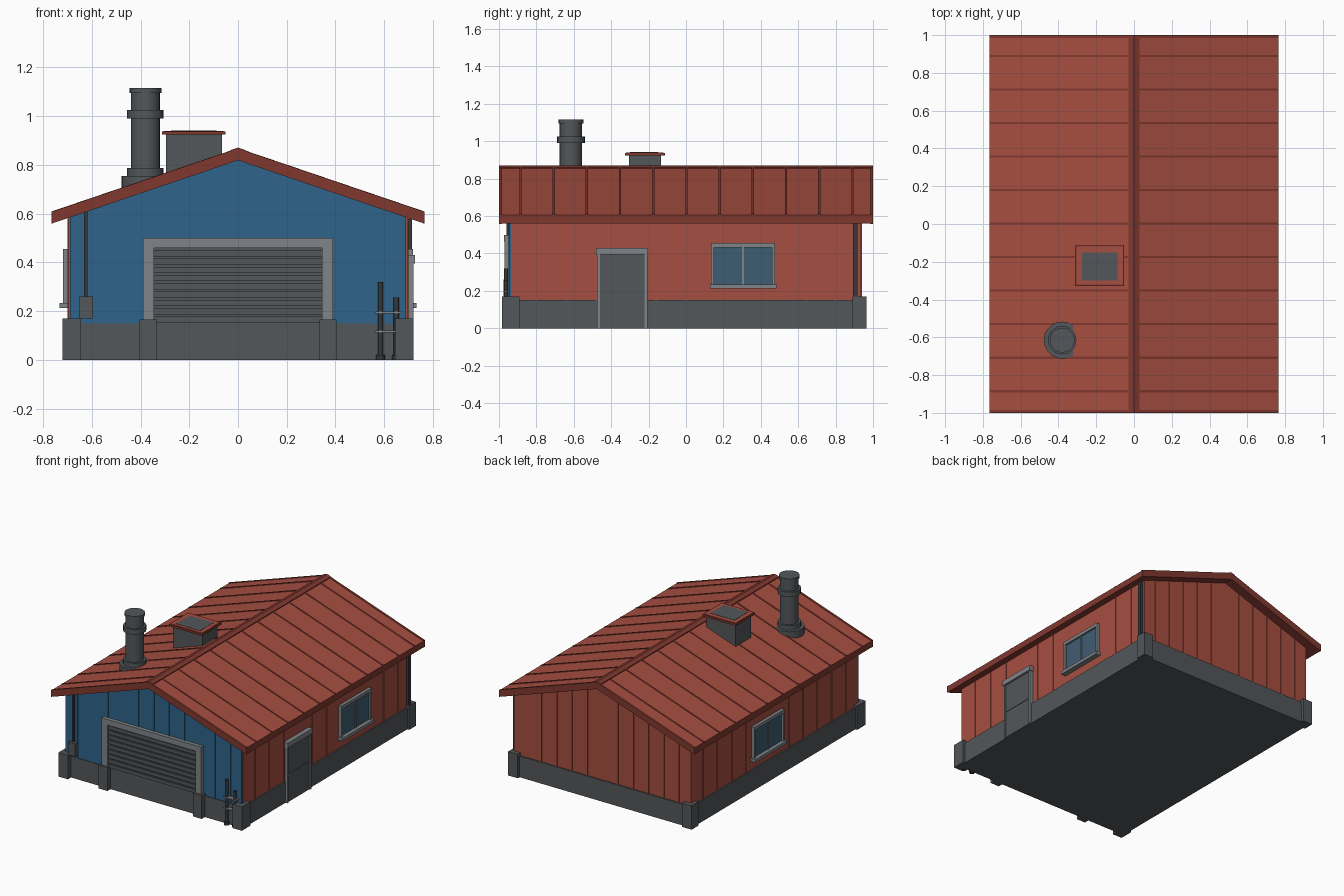
import bpy, bmesh, math
from mathutils import Matrix

if "Cube" in bpy.data.objects:
    bpy.data.objects.remove(bpy.data.objects["Cube"])


def mat(name, hexa):
    m = bpy.data.materials.new(name)
    c = [int(hexa[i:i + 2], 16) / 255 for i in (0, 2, 4)]
    m.diffuse_color = [v / 12.92 if v <= 0.04045 else ((v + 0.055) / 1.055) ** 2.4 for v in c] + [1]
    m.use_nodes = True
    m.node_tree.nodes["Principled BSDF"].inputs["Base Color"].default_value = m.diffuse_color
    return m


RED = mat("red", "a64e41")
DARK_RED = mat("dark red", "80382f")
BLUE = mat("blue", "2e648b")
GREY = mat("grey", "53575a")
LIGHT = mat("light grey", "808488")
GLASS = mat("glass", "3f5d72")
DARK = mat("dark grey", "34393c")

RIDGE, SLOPE = 0.865, 0.34        # roof top line: z = RIDGE - SLOPE * |x|


def finish(name, bm, *mats):
    bmesh.ops.recalc_face_normals(bm, faces=bm.faces)
    me = bpy.data.meshes.new(name)
    bm.to_mesh(me)
    bm.free()
    for m in mats:
        me.materials.append(m)
    ob = bpy.data.objects.new(name, me)
    bpy.context.collection.objects.link(ob)
    return ob


def add_box(bm, x0, x1, y0, y1, z0, z1):
    mtx = Matrix.Translation(((x0 + x1) / 2, (y0 + y1) / 2, (z0 + z1) / 2)) @ \
        Matrix.Diagonal((x1 - x0, y1 - y0, z1 - z0, 1))
    bmesh.ops.create_cube(bm, size=1, matrix=mtx)


def boxes(name, m, dims):
    bm = bmesh.new()
    for d in dims:
        add_box(bm, *d)
    return finish(name, bm, m)


def prism(name, pts, y0, y1, *mats):
    """Extrude an x/z profile along y."""
    bm = bmesh.new()
    f = bm.faces.new([bm.verts.new((x, y0, z)) for x, z in pts])
    r = bmesh.ops.extrude_face_region(bm, geom=[f])
    for v in r["geom"]:
        if isinstance(v, bmesh.types.BMVert):
            v.co.y = y1
    return finish(name, bm, *mats)


def lathe_stack(name, m, x, y, parts, sides=20):
    """Stack of upright cylinders (radius, z0, z1)."""
    bm = bmesh.new()
    for r, z0, z1 in parts:
        bmesh.ops.create_cone(bm, cap_ends=True, segments=sides, radius1=r, radius2=r,
                              depth=z1 - z0, matrix=Matrix.Translation((x, y, (z0 + z1) / 2)))
    ob = finish(name, bm, m)
    bpy.context.view_layer.objects.active = ob
    ob.select_set(True)
    bpy.ops.object.shade_smooth_by_angle(angle=math.radians(35))
    ob.select_set(False)
    return ob


def house(w, drop=0.046, base=0.14):
    return [(-w, base), (w, base), (w, RIDGE - drop - SLOPE * w),
            (0, RIDGE - drop), (-w, RIDGE - drop - SLOPE * w)]


# Walls and blue front panel
prism("walls", house(0.695), -0.935, 0.935, RED)
prism("front_panel", house(0.69), -0.945, -0.934, BLUE)

# Plinth and corner blocks
boxes("plinth", GREY, [(-0.705, 0.705, -0.95, 0.945, 0, 0.15)])
boxes("corner_blocks", GREY,
      [(min(s * 0.645, s * 0.72), max(s * 0.645, s * 0.72), y0, y1, 0, 0.17)
       for s in (-1, 1) for y0, y1 in ((-0.985, -0.89), (0.89, 0.965))])

# Wall battens
side_y = [-0.8 + 0.16 * i for i in range(11)]
boxes("side_battens", RED,
      [(s * 0.697 - 0.003, s * 0.697 + 0.003, y - 0.005, y + 0.005, 0.15, 0.58)
       for s in (-1, 1) for y in side_y
       if not (s > 0 and (-0.48 < y < -0.2 or 0.12 < y < 0.49)) and not (s < 0 and -0.1 < y < 0.28)])


def gable_battens(name, m, y0, y1, xs):
    boxes(name, m, [(x - 0.005, x + 0.005, y0, y1, 0.5 if abs(x) < 0.39 and y0 < 0 else 0.15,
                     RIDGE - 0.05 - SLOPE * abs(x)) for x in xs])


gable_x = [-0.6 + 0.12 * i for i in range(11)]
gable_battens("front_battens", BLUE, -0.949, -0.944, gable_x)
gable_battens("back_battens", RED, 0.934, 0.94, gable_x)

# Roof slab: red slopes, dark red edges
e = RIDGE - SLOPE * 0.765
roof = prism("roof", [(-0.765, e), (0, RIDGE), (0.765, e), (0.765, e - 0.045),
                      (0, RIDGE - 0.045), (-0.765, e - 0.045)], -0.99, 0.99, RED, DARK_RED)
for p in roof.data.polygons:
    p.material_index = 0 if p.normal.z > 0.5 else 1


# Strips that follow both roof slopes: gable trim, seams, ridge cap
def chevron(name, x1, lift, y0, y1, x0=0.0, depth=0.045):
    for s, tag in ((-1, "left"), (1, "right")):
        t = [(s * x, RIDGE + lift - SLOPE * x) for x in (x0, x1)]
        b = [(s * x, RIDGE - depth - SLOPE * x) for x in (x1, x0)]
        prism(name + "_" + tag, t + b, y0, y1, DARK_RED)


chevron("front_gable_trim", 0.766, 0.003, -1.0, -0.985, depth=0.046)
chevron("back_gable_trim", 0.766, 0.003, 0.985, 1.0, depth=0.046)
for i in range(11):
    y = -0.885 + 0.1775 * i
    chevron("roof_seam_%d" % (i + 1), 0.762, 0.004, y - 0.006, y + 0.006, depth=0.005)
chevron("ridge_cap", 0.03, 0.006, -1.0, 1.0, depth=0.01)

# Garage door: panel, slats, frame and foot blocks
boxes("garage_door", GREY, [(-0.35, 0.35, -0.95, -0.94, 0.14, 0.47)])
pitch = 0.034
boxes("garage_slats", GREY,
      [(-0.345, 0.345, -0.958, -0.948, 0.153 + i * pitch, 0.153 + i * pitch + 0.025)
       for i in range(9)])
boxes("garage_frame", LIGHT, [(-0.39, -0.345, -0.97, -0.94, 0.15, 0.46),
                              (0.345, 0.39, -0.97, -0.94, 0.15, 0.46),
                              (-0.39, 0.39, -0.972, -0.94, 0.46, 0.5)])
boxes("garage_foot_blocks", GREY, [(-0.405, -0.335, -0.985, -0.94, 0, 0.165),
                                   (0.335, 0.405, -0.985, -0.94, 0, 0.165)])

# Side door
boxes("side_door", GREY, [(0.69, 0.713, -0.465, -0.22, 0, 0.4),
                          (0.71, 0.716, -0.455, -0.23, 0.19, 0.2)])
boxes("side_door_frame", LIGHT, [(0.69, 0.72, -0.475, -0.46, 0, 0.4),
                                 (0.69, 0.72, -0.222, -0.207, 0, 0.4),
                                 (0.69, 0.727, -0.48, -0.202, 0.395, 0.43)])


# Windows on both side walls
def window(name, s, yc):
    def bx(a, b, y0, y1, z0, z1):
        return (min(s * a, s * b), max(s * a, s * b), yc + y0, yc + y1, z0, z1)
    boxes(name + "_glass", GLASS, [bx(0.69, 0.705, -0.165, 0.165, 0.22, 0.44)])
    boxes(name + "_frame", LIGHT, [bx(0.69, 0.718, -0.17, -0.155, 0.22, 0.455),
                                   bx(0.69, 0.718, 0.155, 0.17, 0.22, 0.455),
                                   bx(0.69, 0.718, -0.17, 0.17, 0.432, 0.455),
                                   bx(0.69, 0.712, -0.005, 0.005, 0.23, 0.44),
                                   bx(0.69, 0.732, -0.178, 0.178, 0.212, 0.234)])


window("right_window", 1, 0.305)
window("left_window", -1, 0.09)

# Downspouts at opposite corners
boxes("front_downspout", DARK, [(-0.631, -0.618, -0.96, -0.94, 0.25, 0.62)])
boxes("front_downspout_box", GREY, [(-0.65, -0.595, -0.975, -0.94, 0.17, 0.26)])
boxes("back_downspout", DARK, [(0.69, 0.714, 0.893, 0.918, 0.16, 0.58)])

# Pipe pair by the front corner
for n, x, h in (("tall", 0.585, 0.32), ("short", 0.65, 0.255)):
    lathe_stack(n + "_pipe", DARK, x, -0.962, [(0.011, 0, h), (0.018, 0, 0.02)], 12)
boxes("pipe_clamps", LIGHT, [(0.565, 0.67, -0.976, -0.945, z, z + 0.008) for z in (0.113, 0.191)])

# Chimney
lathe_stack("chimney", GREY, -0.38, -0.615,
            [(0.098, 0.66, 0.755), (0.075, 0.75, 0.787), (0.06, 0.78, 1.105),
             (0.075, 0.99, 1.025), (0.066, 1.095, 1.115)])

# Roof vent with red rimmed lid
boxes("vent_body", GREY, [(-0.295, -0.065, -0.305, -0.135, 0.72, 0.926)])
boxes("vent_lid", DARK_RED, [(-0.312, -0.052, -0.327, -0.113, 0.924, 0.938)])
boxes("vent_lid_rim", RED, [(-0.305, -0.059, -0.32, -0.12, 0.936, 0.94)])
boxes("vent_lid_plate", GREY, [(-0.275, -0.088, -0.3, -0.15, 0.936, 0.942)])
